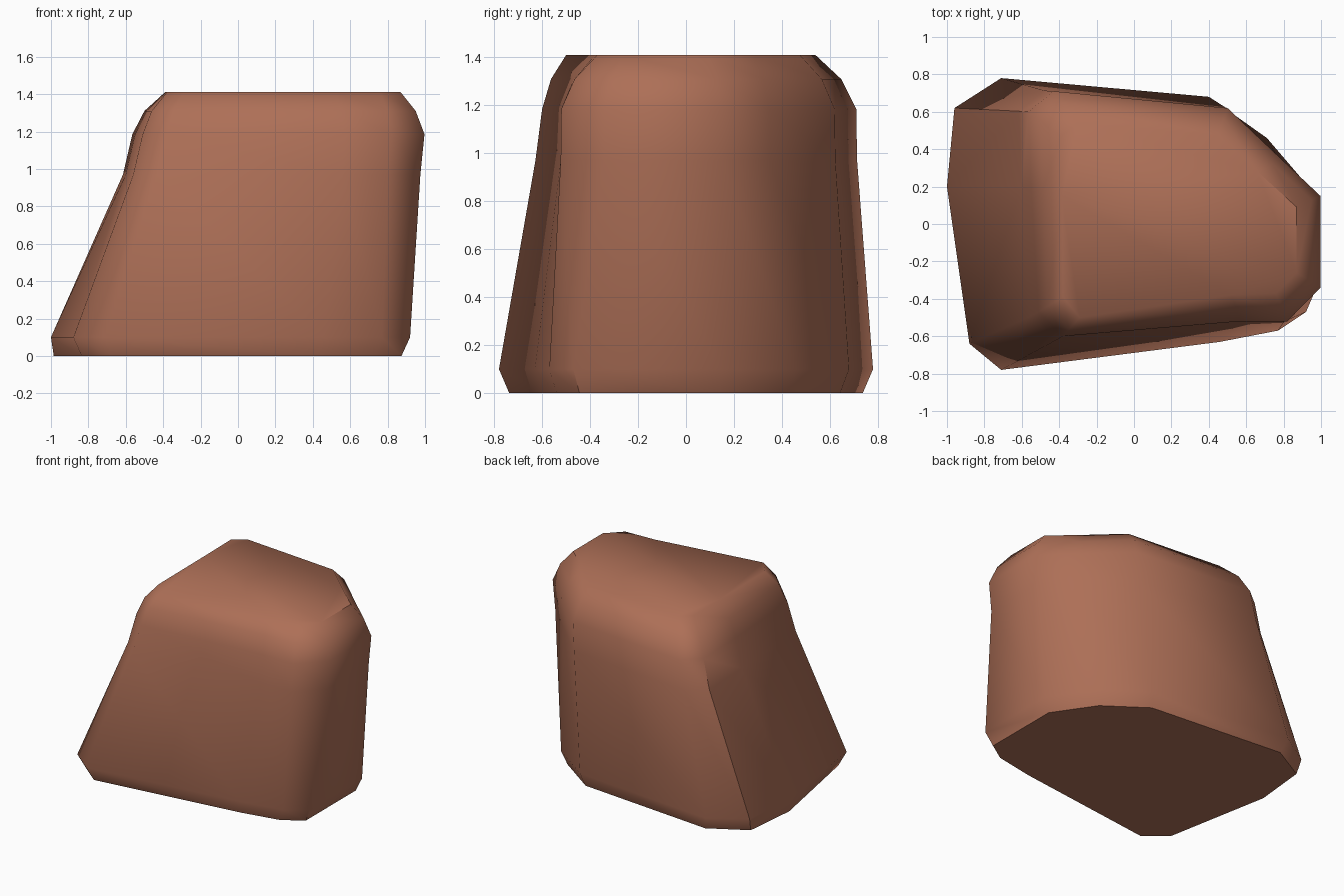
import bpy, bmesh, math

if "Cube" in bpy.data.objects:
    bpy.data.objects.remove(bpy.data.objects["Cube"])

# Matching outlines at three heights: base rim, shoulder, top (counter-clockwise pairs)
RIM = [(-1, .2), (-.96, .62), (-.71, .78), (.4, .68), (.71, .46), (.92, .15),
       (.92, -.47), (.77, -.57), (.46, -.63), (-.71, -.78), (-.88, -.64)]
SHOULDER = [(-.55, .2), (-.565, .6), (-.43, .71), (.5, .62), (.79, .345), (.997, .15),
            (.997, -.34), (.82, -.52), (.57, -.52), (-.38, -.6), (-.51, -.47)]
TOP = [(-.385, .15), (-.39, .47), (-.30, .54), (.45, .475), (.66, .28), (.87, .09),
       (.87, -.26), (.76, -.37), (.52, -.38), (-.29, -.5), (-.38, -.39)]


def blend(a, b, t):
    return [(p[0] + (q[0] - p[0]) * t, p[1] + (q[1] - p[1]) * t) for p, q in zip(a, b)]


# Foot is the rim drawn in; the waist widens at the sloping left end
foot = [(x * .95 if x > -.9 else x * .985, y * .945) for x, y in RIM]
waist = [(x * .978 if x > 0 else x - .05, y * 1.005 - (.025 if x < 0 and y < 0 else 0))
         for x, y in SHOULDER]
levels = [(0, foot), (.1, RIM), (.97, waist), (1.185, SHOULDER),
          (1.31, blend(SHOULDER, TOP, .37)), (1.41, TOP)]

# Loft the stone through the levels
bm = bmesh.new()
rings = [[bm.verts.new((x, y, z)) for x, y in pts] for z, pts in levels]
n = len(RIM)
for low, high in zip(rings, rings[1:]):
    for i in range(n):
        j = (i + 1) % n
        bm.faces.new((low[i], low[j], high[j], high[i]))
bm.faces.new(rings[0])
bm.faces.new(rings[-1])
bmesh.ops.recalc_face_normals(bm, faces=bm.faces)
mesh = bpy.data.meshes.new("boulder")
bm.to_mesh(mesh)
bm.free()

boulder = bpy.data.objects.new("boulder", mesh)
bpy.context.collection.objects.link(boulder)
clay = bpy.data.materials.new("red brown stone")
clay.diffuse_color = (.42, .16, .095, 1)
clay.use_nodes = True
clay.node_tree.nodes["Principled BSDF"].inputs["Base Color"].default_value = clay.diffuse_color
mesh.materials.append(clay)
bpy.context.view_layer.objects.active = boulder
boulder.select_set(True)
bpy.ops.object.shade_smooth_by_angle(angle=math.radians(50))
